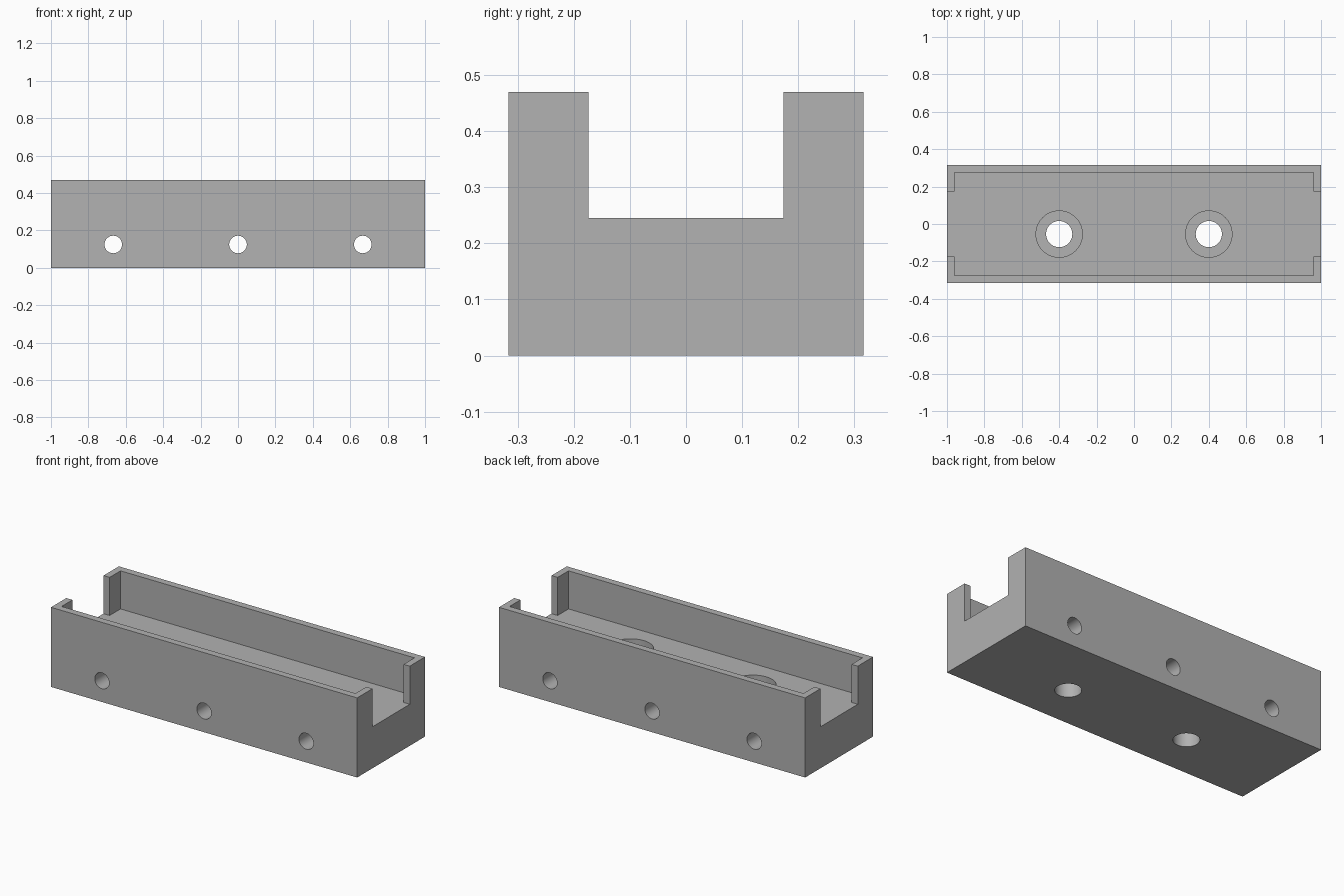
import bpy
import math

old = bpy.data.objects.get("Cube")
if old:
    bpy.data.objects.remove(old, do_unlink=True)

LENGTH, WIDTH, HEIGHT, FLOOR = 2.0, 0.633, 0.47, 0.245

grey = bpy.data.materials.new("plain_grey")
grey.use_nodes = True
grey.diffuse_color = (0.445, 0.445, 0.445, 1)
grey.node_tree.nodes["Principled BSDF"].inputs["Base Color"].default_value = grey.diffuse_color


def box(name, size, bottom):
    """Box centred on x and y, standing on the given height."""
    bpy.ops.mesh.primitive_cube_add(size=1, location=(0, 0, bottom + size[2] / 2))
    obj = bpy.context.object
    obj.name = name
    obj.scale = size
    bpy.ops.object.transform_apply(location=True, scale=True)
    obj.data.materials.append(grey)
    return obj


def rod(name, radius, depth, location, tilt=0):
    bpy.ops.mesh.primitive_cylinder_add(vertices=64, radius=radius, depth=depth,
                                        location=location, rotation=(tilt, 0, 0))
    obj = bpy.context.object
    obj.name = name
    obj.data.materials.append(grey)
    return obj


def cut(target, cutter):
    mod = target.modifiers.new(cutter.name, 'BOOLEAN')
    mod.operation = 'DIFFERENCE'
    mod.solver = 'EXACT'
    mod.object = cutter
    bpy.context.view_layer.objects.active = target
    bpy.ops.object.modifier_apply(modifier=mod.name)
    bpy.data.objects.remove(cutter, do_unlink=True)


# Solid block
tray = box("channel_tray", (LENGTH, WIDTH, HEIGHT), 0)

# Open pocket, joined with the slot through both end walls
pocket = box("pocket_cutter", (1.92, 0.55, 0.5), FLOOR)
slot = box("end_slot_cutter", (2.4, 0.348, 0.6), FLOOR)
join = pocket.modifiers.new("join", 'BOOLEAN')
join.operation = 'UNION'
join.solver = 'EXACT'
join.object = slot
bpy.context.view_layer.objects.active = pocket
bpy.ops.object.modifier_apply(modifier=join.name)
bpy.data.objects.remove(slot, do_unlink=True)
cut(tray, pocket)

# Counterbored screw holes through the floor
for x in (-0.4, 0.4):
    cut(tray, rod("screw_hole_cutter", 0.07, 1, (x, -0.054, 0.2)))
    cut(tray, rod("counterbore_cutter", 0.124, 0.24, (x, -0.054, FLOOR)))

# Cross holes from front to back
for x in (-0.667, 0, 0.667):
    cut(tray, rod("cross_hole_cutter", 0.047, 1, (x, 0, 0.125), math.pi / 2))

# Smooth bores, sharp edges
bpy.ops.object.select_all(action='DESELECT')
tray.select_set(True)
bpy.context.view_layer.objects.active = tray
bpy.ops.object.shade_smooth_by_angle(angle=math.radians(30))
